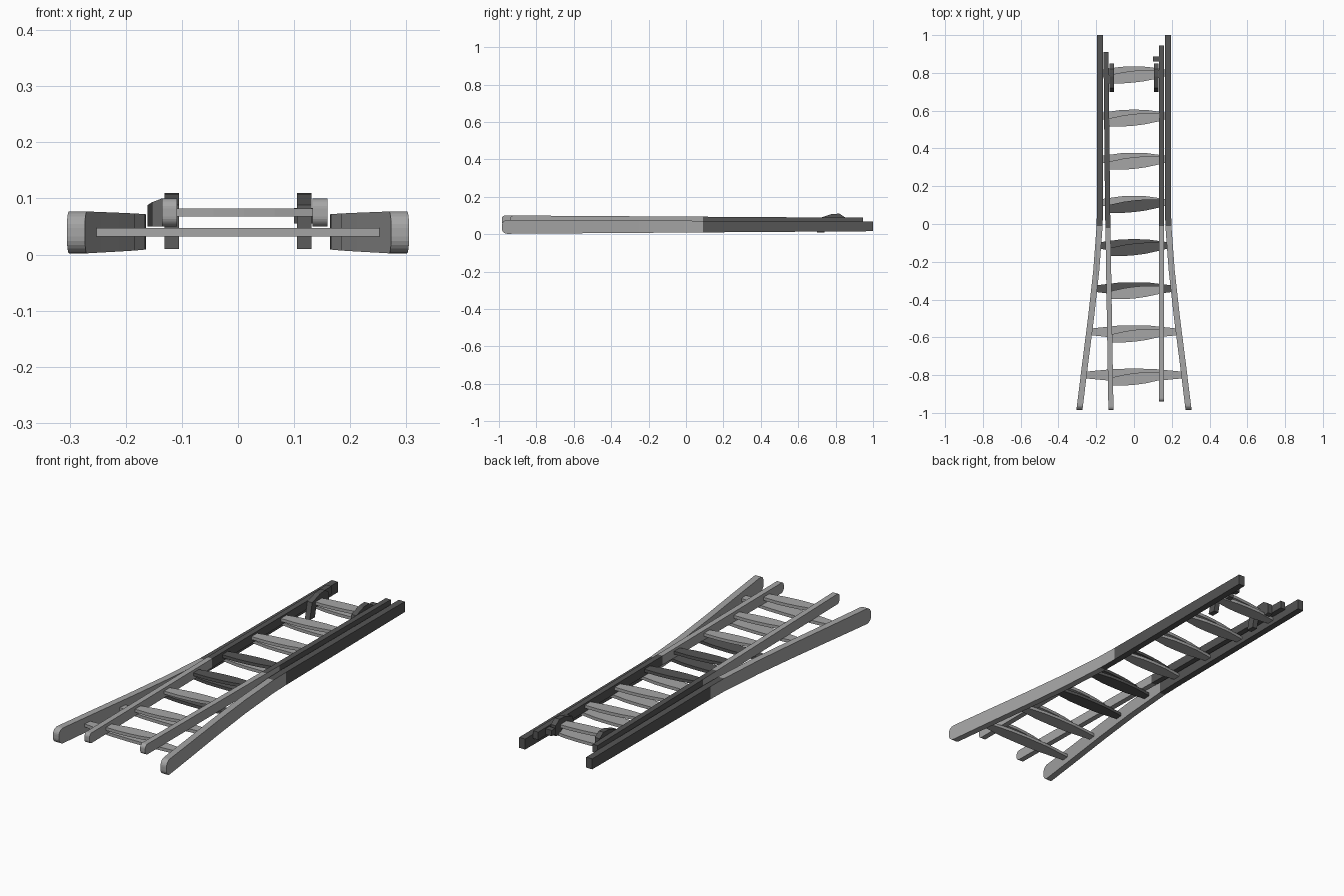
import bpy, bmesh, math
from mathutils import Vector

default = bpy.data.objects.get("Cube")
if default:
    bpy.data.objects.remove(default, do_unlink=True)


def material(name, value):
    mat = bpy.data.materials.new(name)
    mat.use_nodes = True
    colour = (value, value, value, 1)
    mat.diffuse_color = colour
    mat.node_tree.nodes["Principled BSDF"].inputs["Base Color"].default_value = colour
    return mat


LIGHT = material("light grey", 0.38)
DARK = material("dark grey", 0.09)


def finish(name, bm, mats):
    bmesh.ops.recalc_face_normals(bm, faces=bm.faces)
    mesh = bpy.data.meshes.new(name)
    bm.to_mesh(mesh)
    bm.free()
    for mat in mats:
        mesh.materials.append(mat)
    obj = bpy.data.objects.new(name, mesh)
    bpy.context.collection.objects.link(obj)
    return obj


def mix(a, b, t):
    return a + (b - a) * t


def lookup(path, y):
    """Interpolate x along a path of (y, x) points that run from back to front."""
    for (y0, x0), (y1, x1) in zip(path, path[1:]):
        if y >= y1:
            return mix(x0, x1, (y0 - y) / (y0 - y1))
    return path[-1][1]


def rail(name, path, width, back_z, front_z, radius, side):
    """Sweep a rectangle along the path and round off its front end."""
    first, last = path[0][0], path[-1][0]
    stations = [(y, 0) for y, x in path[:-1]]
    for i in range(7):
        a = math.pi / 2 * i / 6
        stations.append((last + radius * (1 - math.sin(a)), radius * (1 - math.cos(a))))
    bm = bmesh.new()
    rings = []
    for y, inset in stations:
        t = (first - y) / (first - last)
        x = lookup(path, y)
        low = mix(back_z[0], front_z[0], t) + inset
        high = mix(back_z[1], front_z[1], t) - inset
        half = width / 2
        rings.append([bm.verts.new((x + dx, y, z)) for dx, z in
                      ((-half, low), (half, low), (half, high), (-half, high))])
    for a, b in zip(rings, rings[1:]):
        for i in range(4):
            j = (i + 1) % 4
            bm.faces.new((a[i], a[j], b[j], b[i]))
    bm.faces.new(rings[0])
    bm.faces.new(rings[-1])
    bmesh.ops.recalc_face_normals(bm, faces=bm.faces)
    # The dark half reaches further forward on the inner, top and bottom faces
    for face in bm.faces:
        outer = face.normal.x * side > 0.7
        limit = 0.09 if outer else -0.01
        face.material_index = int(face.calc_center_median().y > limit)
    return finish(name, bm, (LIGHT, DARK))


def rung(name, left, right, z, end_half, mid_half, mat):
    """Flat bar that is widest in the middle."""
    left, right = Vector(left), Vector(right)
    front, back = [], []
    for t, half in ((0, end_half), (0.3, mid_half * 0.95), (0.5, mid_half),
                    (0.7, mid_half * 0.95), (1, end_half)):
        p = left.lerp(right, t)
        front.append((p.x, p.y - half, z - 0.0075))
        back.append((p.x, p.y + half, z - 0.0075))
    return extrude(name, front + back[::-1], (0, 0, 0.015), mat)


def extrude(name, outline, offset, mat):
    bm = bmesh.new()
    face = bm.faces.new([bm.verts.new(p) for p in outline])
    made = bmesh.ops.extrude_face_region(bm, geom=[face])
    bmesh.ops.translate(bm, vec=offset,
                        verts=[v for v in made["geom"] if isinstance(v, bmesh.types.BMVert)])
    return finish(name, bm, (mat,))


# Flared lower section
outer_path = [(1, 0.18), (0.09, 0.18), (-0.01, 0.182), (-0.25, 0.2),
              (-0.5, 0.228), (-0.75, 0.26), (-0.985, 0.289)]
for side, label in ((-1, "right"), (1, "left")):
    path = [(y, x * side) for y, x in outer_path]
    rail(label + "_outer_rail", path, 0.032, (0.016, 0.067), (0.002, 0.077), 0.03, side)

# Narrow upper section, slightly skewed
right_path = [(0.91, -0.148), (0.09, -0.14), (-0.02, -0.138), (-0.985, -0.122)]
left_path = [(0.945, 0.146), (0.09, 0.146), (-0.01, 0.146), (-0.94, 0.146)]
rail("right_inner_rail", right_path, 0.027, (0.05, 0.088), (0.05, 0.1), 0.018, -1)
rail("left_inner_rail", left_path, 0.027, (0.05, 0.088), (0.05, 0.1), 0.018, 1)

# Rungs of both sections
for i in range(8):
    y = 0.8 - 0.2285 * i
    reach = lookup(outer_path, y) - 0.012
    rung(f"outer_rung_{i + 1}", (-reach, y, 0), (reach, y, 0), 0.04, 0.018, 0.034,
         DARK if i in (4, 5) else LIGHT)
    rung(f"inner_rung_{i + 1}", (lookup(right_path, y), y - 0.035, 0),
         (lookup(left_path, y), y - 0.005, 0), 0.075, 0.02, 0.031,
         DARK if i in (3, 4) else LIGHT)

# Latch hooks at the back of the upper section
hook = [(0.70, 0.01), (0.74, 0.01), (0.75, 0.055), (0.80, 0.055), (0.83, 0.035),
        (0.85, 0.04), (0.85, 0.09), (0.82, 0.11), (0.78, 0.108), (0.72, 0.088)]
for label, x, dy in (("right", -0.131, 0), ("left", 0.105, 0)):
    extrude(label + "_latch_hook", [(x, y + dy, z) for y, z in hook], (0.026, 0, 0), DARK)
extrude("latch_peg", [(0.1, 0.86, 0.055), (0.1, 0.888, 0.055), (0.1, 0.888, 0.083),
                      (0.1, 0.86, 0.083)], (0.04, 0, 0), DARK)
